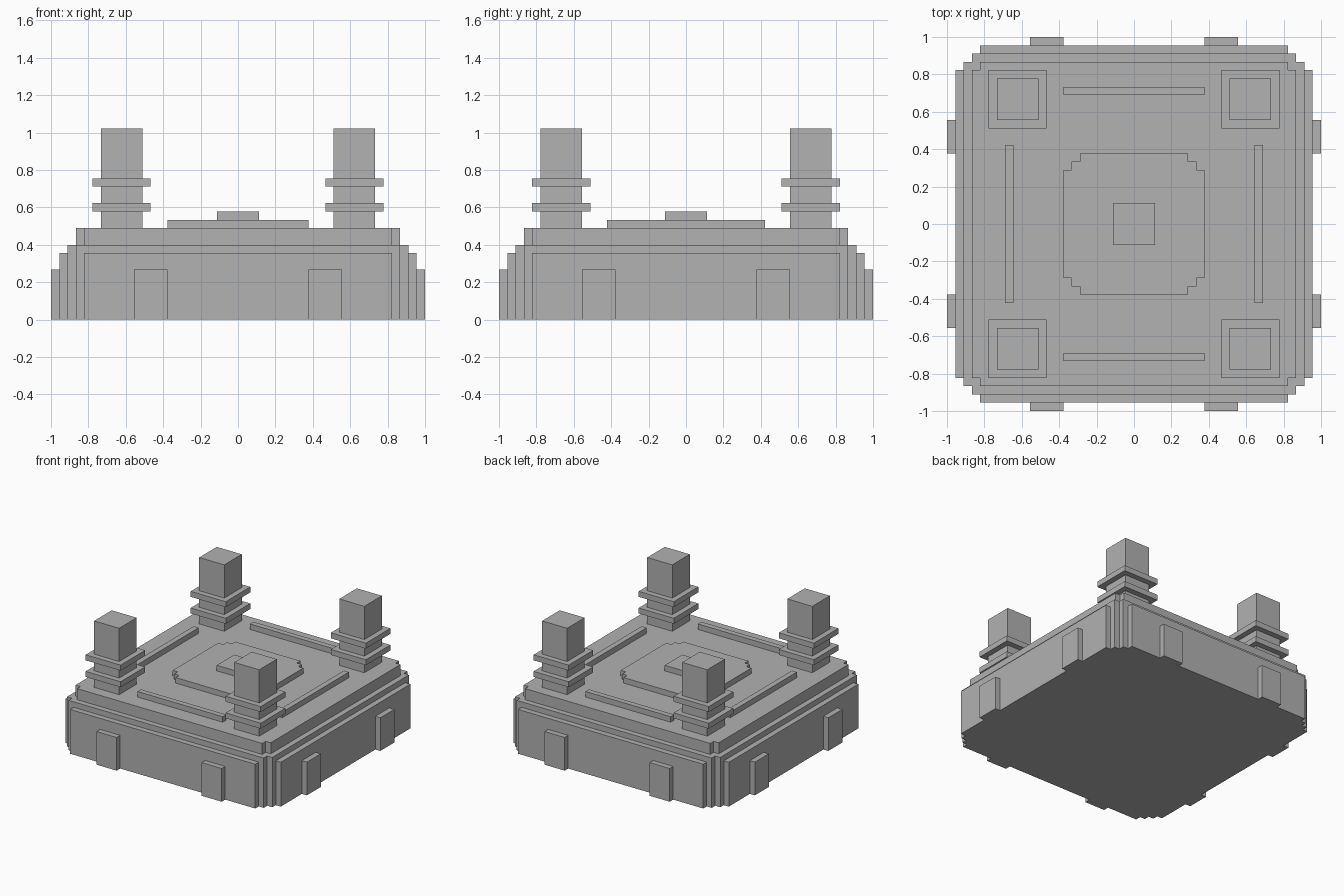
import bpy
import bmesh

cube = bpy.data.objects.get("Cube")
if cube:
    bpy.data.objects.remove(cube, do_unlink=True)

UNIT = 2 / 45  # one block of the stepped grid

stone = bpy.data.materials.new("grey_stone")
stone.use_nodes = True
GREY = (0.445, 0.445, 0.445, 1)
stone.diffuse_color = GREY
stone.node_tree.nodes["Principled BSDF"].inputs["Base Color"].default_value = GREY


def stepped_square(half, steps=0):
    """Counter-clockwise square outline with staircase corners."""
    corner = []
    for i in range(steps):
        corner += [(half - i, half - steps + i), (half - i - 1, half - steps + i)]
    corner.append((half - steps, half))
    outline = []
    for _ in range(4):
        outline += corner
        corner = [(-y, x) for x, y in corner]
    return outline


def rectangle(x0, x1, y0, y1):
    return [(x0, y0), (x1, y0), (x1, y1), (x0, y1)]


def loft(name, rings, centre=(0, 0)):
    """Closed solid through a list of (outline, height) rings, in blocks."""
    bm = bmesh.new()
    loops = [[bm.verts.new(((x + centre[0]) * UNIT, (y + centre[1]) * UNIT, z * UNIT))
              for x, y in outline] for outline, z in rings]
    bm.faces.new(loops[0][::-1])
    bm.faces.new(loops[-1])
    for low, high in zip(loops, loops[1:]):
        for i in range(len(low)):
            j = (i + 1) % len(low)
            bm.faces.new((low[i], low[j], high[j], high[i]))
    bmesh.ops.recalc_face_normals(bm, faces=bm.faces)
    mesh = bpy.data.meshes.new(name)
    bm.to_mesh(mesh)
    bm.free()
    mesh.materials.append(stone)
    obj = bpy.data.objects.new(name, mesh)
    bpy.context.collection.objects.link(obj)
    return obj


def prism(name, outline, z0, z1):
    return loft(name, [(outline, z0), (outline, z1)])


# Stepped base, centre plate and cap
prism("base_lower_tier", stepped_square(21.5, 3), 0, 8)
prism("base_middle_tier", stepped_square(20.5, 1), 8, 9)
prism("base_upper_tier", stepped_square(19.5, 1), 9, 11)
prism("centre_plate", stepped_square(8.5, 2), 11, 12)
prism("centre_cap", stepped_square(2.5), 12, 13)

# Raised strips along the four edges of the deck
for sign, side, end in ((1, "left", "back"), (-1, "right", "front")):
    near, far = sorted((14.5 * sign, 15.5 * sign))
    prism(f"{side}_strip", rectangle(near, far, -9.5, 9.5), 11, 12)
    near, far = sorted((15.5 * sign, 16.5 * sign))
    prism(f"{end}_strip", rectangle(-8.5, 8.5, near, far), 11, 12)

# Two wall buttresses on each side
for name, along_x, sign in (("front", True, -1), ("back", True, 1),
                            ("right", False, -1), ("left", False, 1)):
    out = sorted((21.5 * sign, 22.5 * sign))
    for number, start in enumerate((-12.5, 8.5), 1):
        run = (start, start + 4)
        outline = rectangle(*run, *out) if along_x else rectangle(*out, *run)
        prism(f"{name}_buttress_{number}", outline, 0, 6)

# Corner towers: square shafts with two collars
shaft, collar = stepped_square(2.5), stepped_square(3.5)
tower_rings = [(shaft, 11)]
for z in (13, 16):
    tower_rings += [(shaft, z), (collar, z), (collar, z + 1), (shaft, z + 1)]
tower_rings.append((shaft, 23))
for end, sy in (("front", -1), ("back", 1)):
    for side, sx in (("right", -1), ("left", 1)):
        loft(f"{end}_{side}_tower", tower_rings, (14 * sx, 15 * sy))
